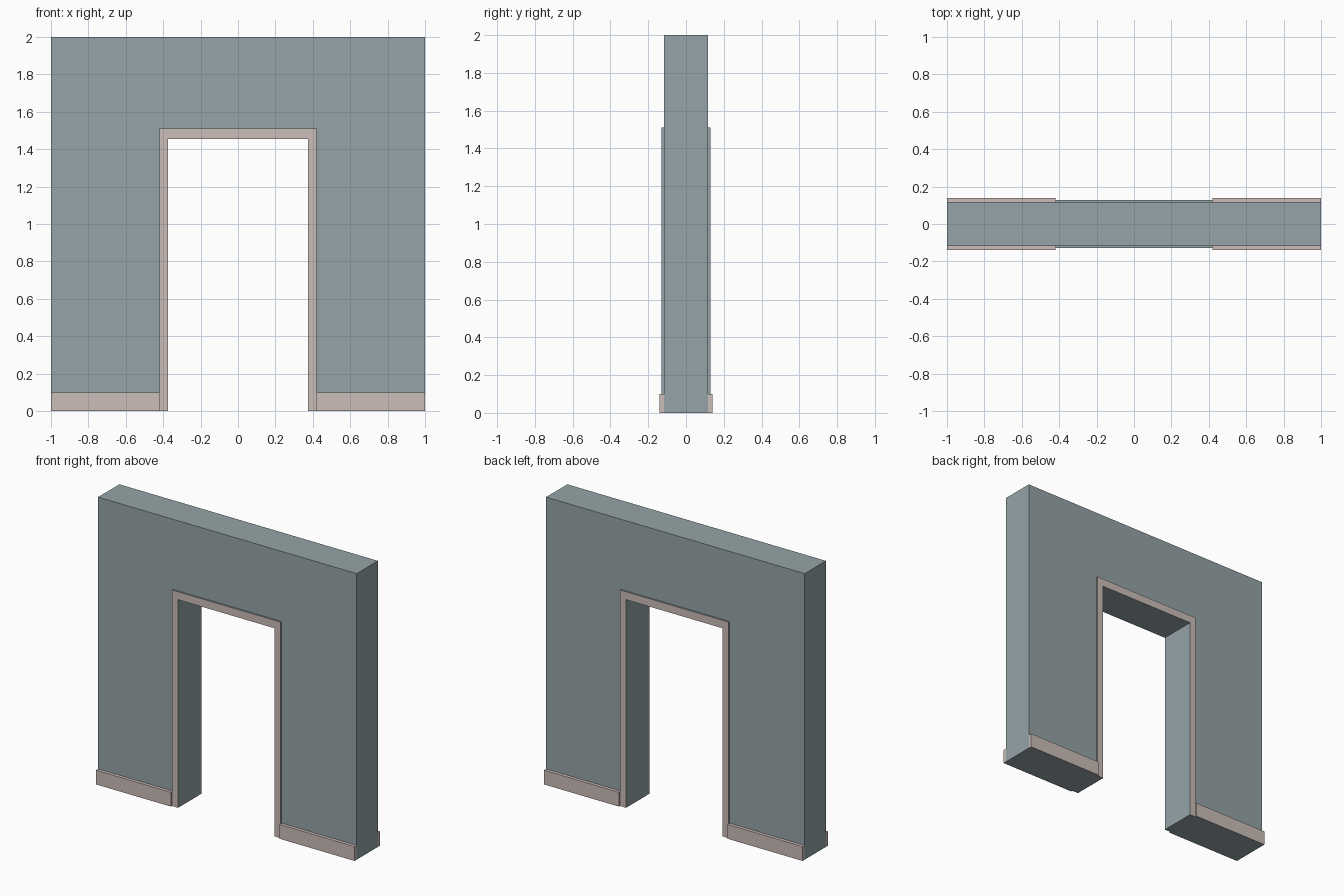
import bpy, bmesh

if "Cube" in bpy.data.objects:
    bpy.data.objects.remove(bpy.data.objects["Cube"])

# Key sizes
WALL_Y, TRIM_Y, BASE_Y = 0.117, 0.129, 0.14
OPEN_X, OPEN_Z = 0.373, 1.455
TRIM_X, TRIM_Z = 0.42, 1.51
BASE_Z = 0.10


def material(name, color):
    mat = bpy.data.materials.new(name)
    mat.diffuse_color = (*color, 1)
    mat.use_nodes = True
    mat.node_tree.nodes["Principled BSDF"].inputs["Base Color"].default_value = mat.diffuse_color
    return mat


wall_paint = material("wall_paint", (0.30, 0.37, 0.39))
trim_paint = material("trim_paint", (0.60, 0.51, 0.48))


def extrude_profile(name, profile, y0, y1, accent=None):
    """Extrude an (x, z) outline from y0 to y1; accent(normal) picks trim-painted faces."""
    bm = bmesh.new()
    face = bm.faces.new([bm.verts.new((x, y0, z)) for x, z in profile])
    new = bmesh.ops.extrude_face_region(bm, geom=[face])["geom"]
    verts = [v for v in new if isinstance(v, bmesh.types.BMVert)]
    bmesh.ops.translate(bm, verts=verts, vec=(0, y1 - y0, 0))
    bmesh.ops.recalc_face_normals(bm, faces=bm.faces)
    for f in bm.faces:
        f.normal_update()
        f.material_index = int(bool(accent and accent(f.normal)))
    mesh = bpy.data.meshes.new(name)
    bm.to_mesh(mesh)
    bm.free()
    mesh.materials.append(wall_paint)
    mesh.materials.append(trim_paint)
    obj = bpy.data.objects.new(name, mesh)
    bpy.context.collection.objects.link(obj)
    return obj


def arch(outer_x, outer_z):
    """Upside-down U outline around the doorway."""
    return [(-outer_x, 0), (-outer_x, outer_z), (outer_x, outer_z), (outer_x, 0),
            (OPEN_X, 0), (OPEN_X, OPEN_Z), (-OPEN_X, OPEN_Z), (-OPEN_X, 0)]


# Wall with doorway
extrude_profile("wall", arch(1, 2), -WALL_Y, WALL_Y)

for side, s in (("front", -1), ("back", 1)):
    # Door casing, painted on its face only
    extrude_profile(f"door_casing_{side}", arch(TRIM_X, TRIM_Z), s * WALL_Y, s * TRIM_Y,
                    lambda n: abs(n.y) > 0.9)
    # Skirting boards either side of the doorway
    for hand, h in (("left", -1), ("right", 1)):
        board = [(h * TRIM_X, 0), (h, 0), (h, BASE_Z), (h * TRIM_X, BASE_Z)]
        extrude_profile(f"skirting_{side}_{hand}", board, s * WALL_Y, s * BASE_Y,
                        lambda n: n.z > -0.9)
